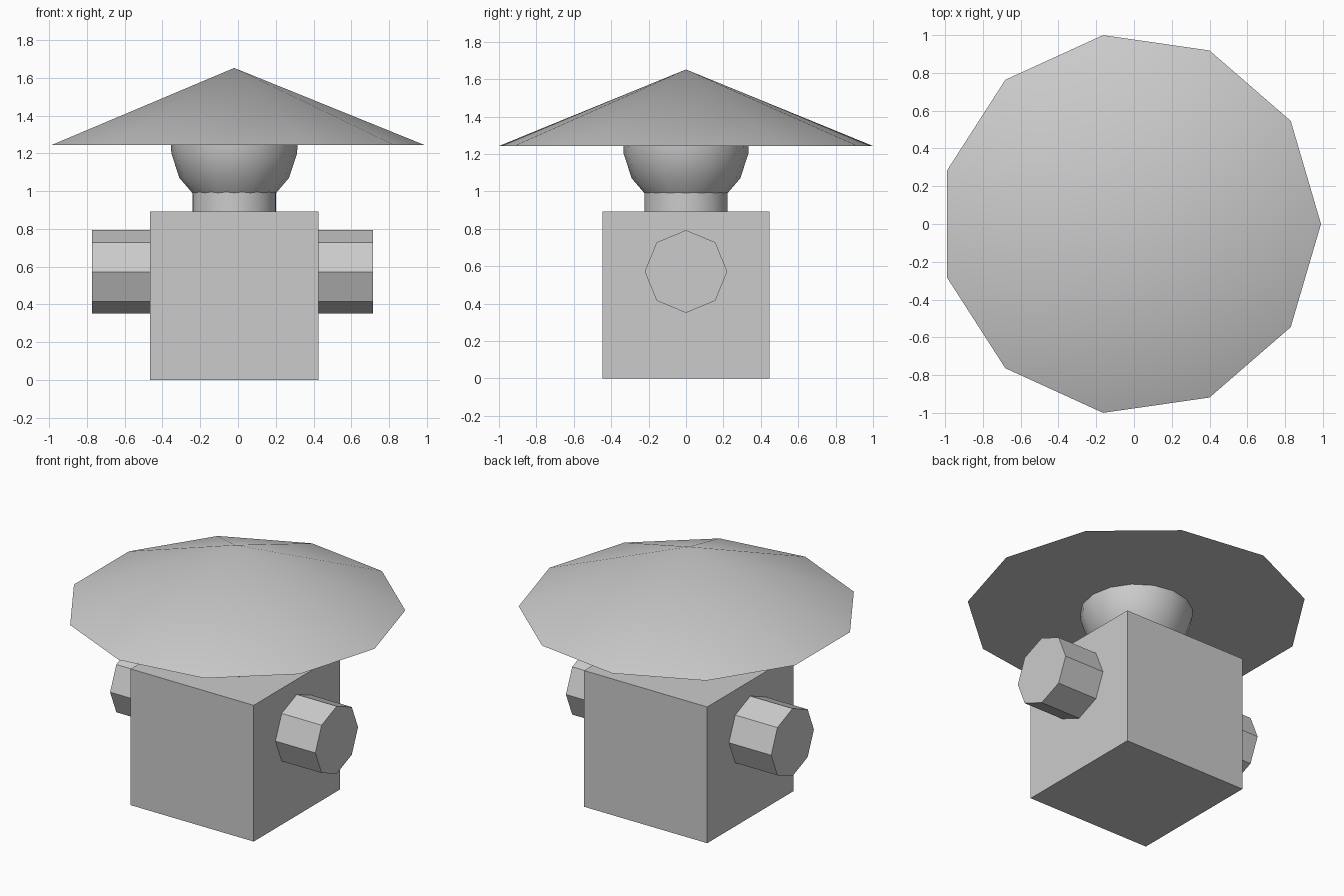
import bpy
import math
from mathutils import Matrix

cube = bpy.data.objects.get("Cube")
if cube:
    bpy.data.objects.remove(cube, do_unlink=True)

CX = -0.02  # shared centre line of all parts

grey = bpy.data.materials.new("light_grey")
grey.use_nodes = True
grey.diffuse_color = (0.6, 0.6, 0.6, 1)
grey.node_tree.nodes["Principled BSDF"].inputs["Base Color"].default_value = (0.6, 0.6, 0.6, 1)


def finish(obj, name, smooth=False):
    obj.name = name
    obj.data.materials.append(grey)
    if smooth:
        bpy.ops.object.select_all(action='DESELECT')
        obj.select_set(True)
        bpy.context.view_layer.objects.active = obj
        bpy.ops.object.shade_smooth_by_angle(angle=math.radians(40))
    return obj


def lathe(name, profile, sides, smooth=True):
    """Turn (radius, z) points round the centre line; radius 0 makes a tip."""
    verts, rings, faces = [], [], []
    for r, z in profile:
        start = len(verts)
        count = sides if r > 0 else 1
        for i in range(count):
            a = math.tau * i / sides
            verts.append((CX + r * math.cos(a), r * math.sin(a), z))
        rings.append([start + i % count for i in range(sides)])
    for low, high in zip(rings, rings[1:]):
        for i in range(sides):
            j = (i + 1) % sides
            face = [low[i], low[j], high[j], high[i]]
            faces.append(list(dict.fromkeys(face)))
    for ring, flip in ((rings[0], True), (rings[-1], False)):
        if len(set(ring)) > 1:
            faces.append(ring[::-1] if flip else ring)
    mesh = bpy.data.meshes.new(name)
    mesh.from_pydata(verts, [], faces)
    obj = bpy.data.objects.new(name, mesh)
    bpy.context.collection.objects.link(obj)
    return finish(obj, name, smooth)


# Box body
bpy.ops.mesh.primitive_cube_add(size=0.892, location=(CX, 0, 0.446))
finish(bpy.context.object, "body")

# Octagonal arm stubs, one on each side
for name, inner, outer in (("right_arm", -0.4, -0.772), ("left_arm", 0.36, 0.715)):
    bpy.ops.mesh.primitive_cylinder_add(vertices=8, radius=0.221, depth=abs(outer - inner))
    arm = bpy.context.object
    arm.data.transform(Matrix.Rotation(math.pi / 2, 4, 'Y'))
    arm.location = ((inner + outer) / 2, 0, 0.572)
    finish(arm, name)

# Neck, rounded head and wide pointed hat
lathe("neck", [(0.222, 0.88), (0.222, 1.05)], 32)
lathe("head", [(0.2, 0.965), (0.29, 1.07), (0.333, 1.2), (0.335, 1.26)], 16)
lathe("hat", [(1.01, 1.243), (0, 1.652)], 11)
